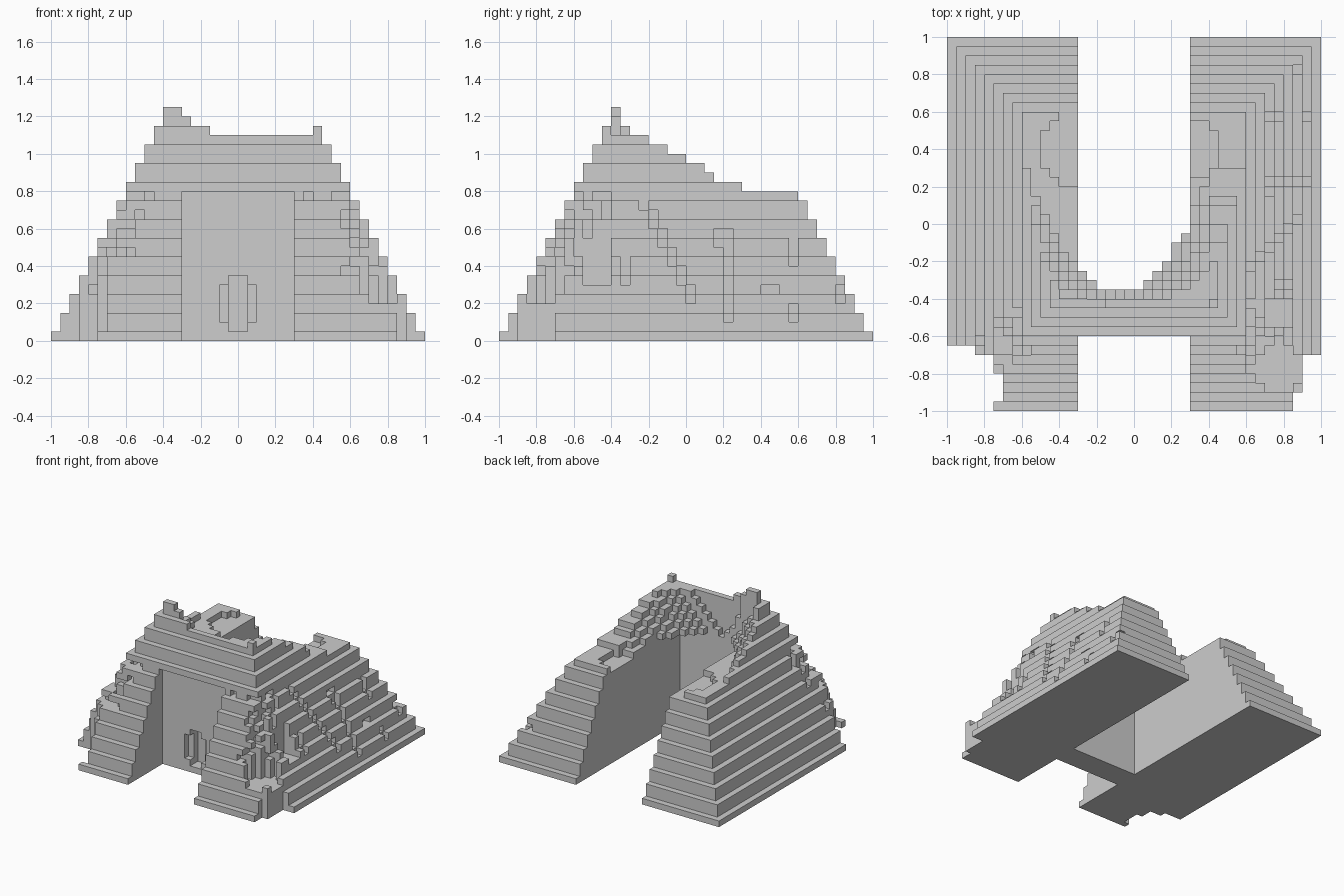
import bpy, bmesh, random, math

cube = bpy.data.objects.get("Cube")
if cube:
    bpy.data.objects.remove(cube)

random.seed(4)
V = 0.05          # block size
N = 40            # blocks along one side
LEVELS = 25

GREY = (0.61, 0.61, 0.61, 1)
stone = bpy.data.materials.new("grey_stone")
stone.use_nodes = True
stone.diffuse_color = GREY
stone.node_tree.nodes["Principled BSDF"].inputs["Base Color"].default_value = GREY


def half_width(level):
    """Each terrace is two blocks high and one block narrower."""
    return 1 - V * ((level + 1) // 2)


def inside(v, low, high):
    return low < v < high


def crown_height(x, y):
    """Height of the collapsed crown around its hollow."""
    if inside(x, -0.4, -0.3) and inside(y, -0.4, -0.35):
        return 1.25
    if inside(x, -0.3, -0.25) and inside(y, -0.4, -0.35):
        return 1.2
    if x > 0.4 and inside(y, -0.45, -0.4):
        return 1.15
    top = 1.15 if x < -0.15 and inside(y, -0.45, -0.3) else 1.1
    if y < -0.38:
        return top
    hollow = math.sqrt((y + 0.38) / 2.6)
    fallen = 0.97 - 0.55 * y
    if inside(y, 0.2, 0.3):
        fallen = 0.84
    slope = 1.1 if x > 0 else 1.5
    return min(top, fallen, 0.84 + slope * (abs(x + 0.08) - hollow))


def front_corner_gone(x, y, z, hw):
    """Broken front corners, ragged along the edge."""
    if y > -0.4:
        return False
    dx, dy = hw - abs(x), hw + y
    ragged_from = 0.05
    if x > 0:
        ragged_from = 0.2
        if (x > 0.9 and y < -0.7) or (x > 0.85 and y < -0.9):
            return True
        plus = abs(x - 0.775) + abs(y + 0.775) < 0.17
        if plus and z > 0.2:
            return True
    else:
        if (x < -0.85 and y < -0.65) or (x < -0.75 and y < -0.7):
            return True
        if x < -0.7 and inside(y, -0.95, -0.8):
            return True
    return z > ragged_from and dx + dy < random.choice((0, 0.07, 0.12, 0.2, 0.26))


def side_damage(x, y, z, hw):
    """Pit, slanting crack and upright slots in the left flank."""
    if x < 0.3:
        return False
    if x > 0.7 and inside(y, -0.55, -0.4) and inside(z, 0.3, 0.6):
        return True
    if hw - x > V:
        return False
    crack = -0.22 + (0.75 - z) * 0.5
    if inside(z, 0.2, 0.75) and abs(y - crack) < 0.03:
        return True
    slots = ((-0.35, -0.3, 0.3, 0.45), (0.15, 0.2, 0.5, 0.6), (0.2, 0.25, 0.1, 0.6),
             (0.4, 0.5, 0.25, 0.3), (0.55, 0.6, 0.1, 0.2), (0.55, 0.6, 0.4, 0.55),
             (0.8, 0.85, 0.2, 0.3))
    return any(inside(y, a, b) and inside(z, c, d) for a, b, c, d in slots)


def solid(x, y, z, level):
    hw = half_width(level)
    if max(abs(x), abs(y)) > hw:
        return False
    if z > 0.8:
        return z < crown_height(x, y)
    if abs(x) < 0.3:
        # Wall set back under the crown, with a sunken door
        if not inside(y, -0.55, -0.35):
            return False
        inner = abs(x) < 0.05 and inside(z, 0.05, 0.35) and y < -0.45
        outer = abs(x) < 0.1 and inside(z, 0.1, 0.3) and y < -0.5
        return not (inner or outer)
    # Shallow rounded pits on the wing tops
    if z > 0.75:
        reach = 0.2 if x < 0 else 0.17
        if math.hypot(abs(x) - 0.3, y - 0.4) < reach:
            return False
    return not (front_corner_gone(x, y, z, hw) or side_damage(x, y, z, hw))


def part_name(x, z):
    if z > 0.8:
        return "ruined_crown"
    if abs(x) < 0.3:
        return "gate_wall"
    return "left_wing" if x > 0 else "right_wing"


# Fill the block grid
blocks = {}
for k in range(LEVELS):
    for j in range(N):
        for i in range(N):
            x, y, z = (i + 0.5) * V - 1, (j + 0.5) * V - 1, (k + 0.5) * V
            if solid(x, y, z, k):
                blocks[i, j, k] = part_name(x, z)

# Skin each part with only its exposed block faces
for name in ("ruined_crown", "gate_wall", "left_wing", "right_wing"):
    bm = bmesh.new()
    verts = {}

    def corner(p):
        if p not in verts:
            verts[p] = bm.verts.new((p[0] * V - 1, p[1] * V - 1, p[2] * V))
        return verts[p]

    for cell, part in blocks.items():
        if part != name:
            continue
        for axis in range(3):
            u, w = (axis + 1) % 3, (axis + 2) % 3
            for side in (0, 1):
                near = list(cell)
                near[axis] += 2 * side - 1
                if tuple(near) in blocks:
                    continue
                ring = []
                for a, b in ((0, 0), (1, 0), (1, 1), (0, 1)):
                    p = list(cell)
                    p[axis] += side
                    p[u] += a
                    p[w] += b
                    ring.append(corner(tuple(p)))
                bm.faces.new(ring if side else ring[::-1])
    mesh = bpy.data.meshes.new(name)
    bm.to_mesh(mesh)
    bm.free()
    mesh.materials.append(stone)
    bpy.context.collection.objects.link(bpy.data.objects.new(name, mesh))
